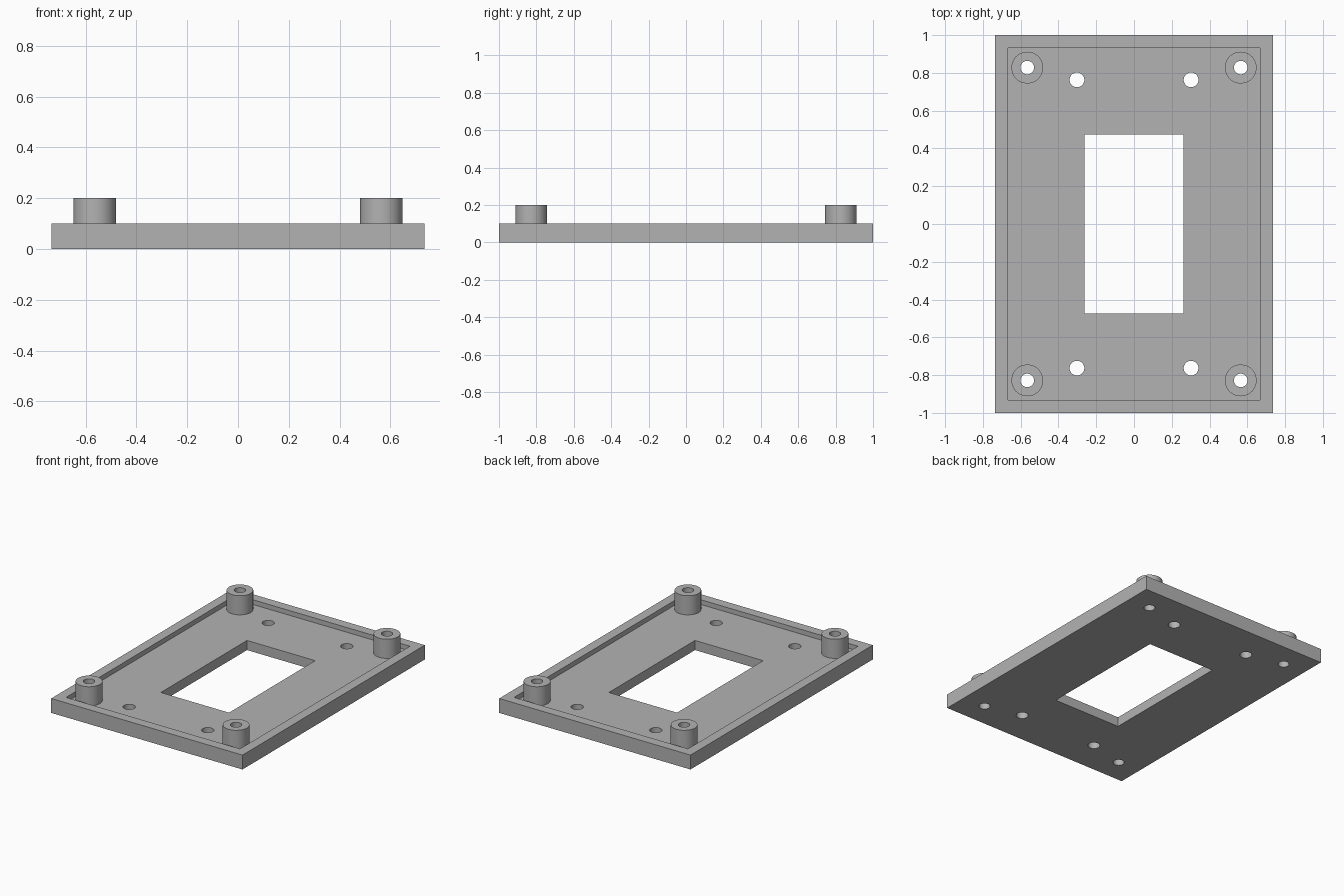
import bpy, bmesh
from mathutils import Matrix

default = bpy.data.objects.get("Cube")
if default:
    bpy.data.objects.remove(default, do_unlink=True)

# Main sizes
HALF_X, HALF_Y, HEIGHT = 0.735, 1.0, 0.1
RIM, FLOOR, POST_TOP = 0.067, 0.067, 0.2
POST_X, POST_Y, POST_R, BORE_R = 0.565, 0.828, 0.084, 0.036
HOLE_X, HOLE_Y, HOLE_R = 0.302, 0.763, 0.039
WINDOW_X, WINDOW_Y = 0.262, 0.473
SIDES = 48
CORNERS = [(sx, sy) for sx in (-1, 1) for sy in (-1, 1)]

grey = bpy.data.materials.new("plain grey")
grey.use_nodes = True
colour = (0.45, 0.45, 0.45, 1)
grey.diffuse_color = colour
grey.node_tree.nodes["Principled BSDF"].inputs["Base Color"].default_value = colour


def add_box(bm, hx, hy, z0, z1):
    m = Matrix.Translation((0, 0, (z0 + z1) / 2)) @ Matrix.Diagonal((2 * hx, 2 * hy, z1 - z0, 1))
    bmesh.ops.create_cube(bm, size=1, matrix=m)


def add_cylinder(bm, x, y, r, z0, z1):
    bmesh.ops.create_cone(bm, cap_ends=True, segments=SIDES, radius1=r, radius2=r,
                          depth=z1 - z0, matrix=Matrix.Translation((x, y, (z0 + z1) / 2)))


def make_object(name, bm):
    mesh = bpy.data.meshes.new(name)
    bm.to_mesh(mesh)
    bm.free()
    mesh.materials.append(grey)
    obj = bpy.data.objects.new(name, mesh)
    bpy.context.collection.objects.link(obj)
    return obj


def finish(obj, cutters):
    # Cut the openings, then round the shading of the curved walls
    bpy.ops.object.select_all(action="DESELECT")
    obj.select_set(True)
    bpy.context.view_layer.objects.active = obj
    for cutter in cutters:
        mod = obj.modifiers.new("cut", "BOOLEAN")
        mod.operation = "DIFFERENCE"
        mod.solver = "EXACT"
        mod.object = cutter
        bpy.ops.object.modifier_apply(modifier=mod.name)
    bpy.ops.object.shade_smooth_by_angle(angle=0.5)


# Cutter for the shallow tray
bm = bmesh.new()
add_box(bm, HALF_X - RIM, HALF_Y - RIM, FLOOR, HEIGHT + 0.1)
tray_cutter = make_object("tray_cutter", bm)

# Cutter for the window, post bores and screw holes
bm = bmesh.new()
add_box(bm, WINDOW_X, WINDOW_Y, -0.1, 0.3)
for sx, sy in CORNERS:
    add_cylinder(bm, sx * POST_X, sy * POST_Y, BORE_R, -0.1, 0.3)
    add_cylinder(bm, sx * HOLE_X, sy * HOLE_Y, HOLE_R, -0.1, 0.3)
opening_cutter = make_object("opening_cutter", bm)

# Rimmed base plate
bm = bmesh.new()
add_box(bm, HALF_X, HALF_Y, 0, HEIGHT)
finish(make_object("base_plate", bm), [tray_cutter, opening_cutter])

# Hollow corner posts
for sx, sy in CORNERS:
    bm = bmesh.new()
    add_cylinder(bm, sx * POST_X, sy * POST_Y, POST_R, FLOOR, POST_TOP)
    name = ("back" if sy > 0 else "front") + ("_left" if sx > 0 else "_right") + "_post"
    finish(make_object(name, bm), [opening_cutter])

# The cutters have done their work
for cutter in (tray_cutter, opening_cutter):
    bpy.data.objects.remove(cutter, do_unlink=True)
